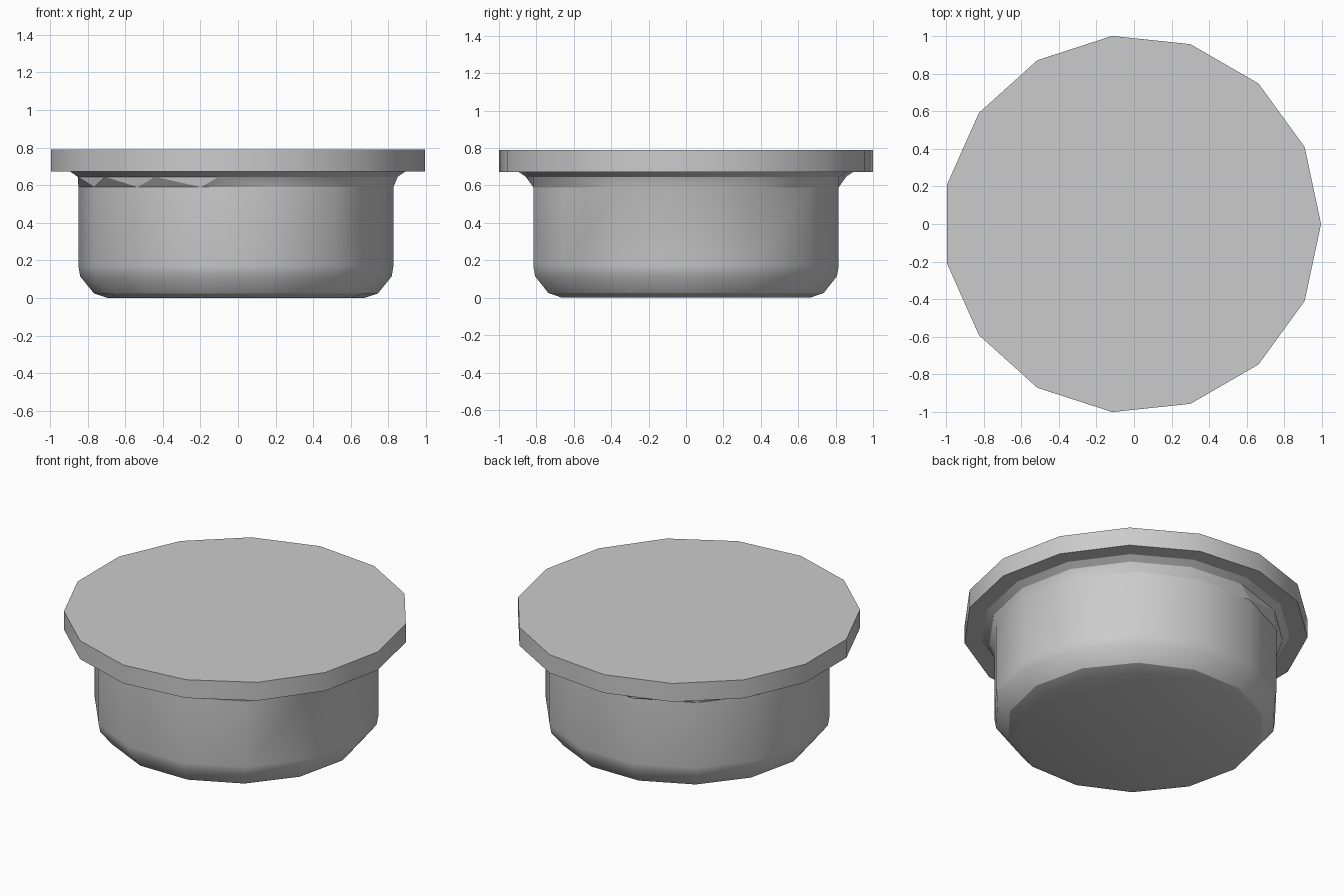
import bpy, bmesh, math

# Remove the default cube only
cube = bpy.data.objects.get("Cube")
if cube:
    bpy.data.objects.remove(cube, do_unlink=True)

grey = bpy.data.materials.new("plain grey")
grey.use_nodes = True
colour = (0.6, 0.6, 0.6, 1)
grey.diffuse_color = colour
grey.node_tree.nodes["Principled BSDF"].inputs["Base Color"].default_value = colour

BODY_SIDES, LID_SIDES = 14, 15
CENTRE_X = -0.011


def ring(bm, sides, radius, z):
    step = math.tau / sides
    return [bm.verts.new((CENTRE_X + radius * math.cos(i * step),
                          radius * math.sin(i * step), z)) for i in range(sides)]


def join_rings(bm, low, high):
    """Quads where the corners line up, triangles where the side counts differ."""
    n, m = len(low), len(high)
    i = j = 0
    while i < n or j < m:
        a, b = low[i % n], high[j % m]
        a2, b2 = low[(i + 1) % n], high[(j + 1) % m]
        gap = (i + 1) * m - (j + 1) * n
        if gap == 0:
            bm.faces.new((a, a2, b2, b))
            i, j = i + 1, j + 1
        elif gap < 0:
            bm.faces.new((a, a2, b))
            i += 1
        else:
            bm.faces.new((a, b2, b))
            j += 1


# Rounded base and wall, flared neck, then the overhanging lid
profile = [
    (BODY_SIDES, 0.68, 0.0),
    (BODY_SIDES, 0.755, 0.025),
    (BODY_SIDES, 0.828, 0.115),
    (BODY_SIDES, 0.8375, 0.17),
    (BODY_SIDES, 0.8375, 0.59),
    (LID_SIDES, 0.86, 0.645),
    (LID_SIDES, 0.90, 0.672),
    (LID_SIDES, 1.0055, 0.672),
    (LID_SIDES, 1.0055, 0.79),
]

bm = bmesh.new()
rings = [ring(bm, *p) for p in profile]
for low, high in zip(rings, rings[1:]):
    join_rings(bm, low, high)
bm.faces.new(rings[0][::-1])
bm.faces.new(rings[-1])
bmesh.ops.recalc_face_normals(bm, faces=bm.faces)

mesh = bpy.data.meshes.new("lidded_pot")
bm.to_mesh(mesh)
bm.free()
mesh.materials.append(grey)
pot = bpy.data.objects.new("lidded_pot", mesh)
bpy.context.collection.objects.link(pot)

# Smooth wall, crisp rims
bpy.ops.object.select_all(action="DESELECT")
pot.select_set(True)
bpy.context.view_layer.objects.active = pot
bpy.ops.object.shade_smooth_by_angle(angle=math.radians(30))
